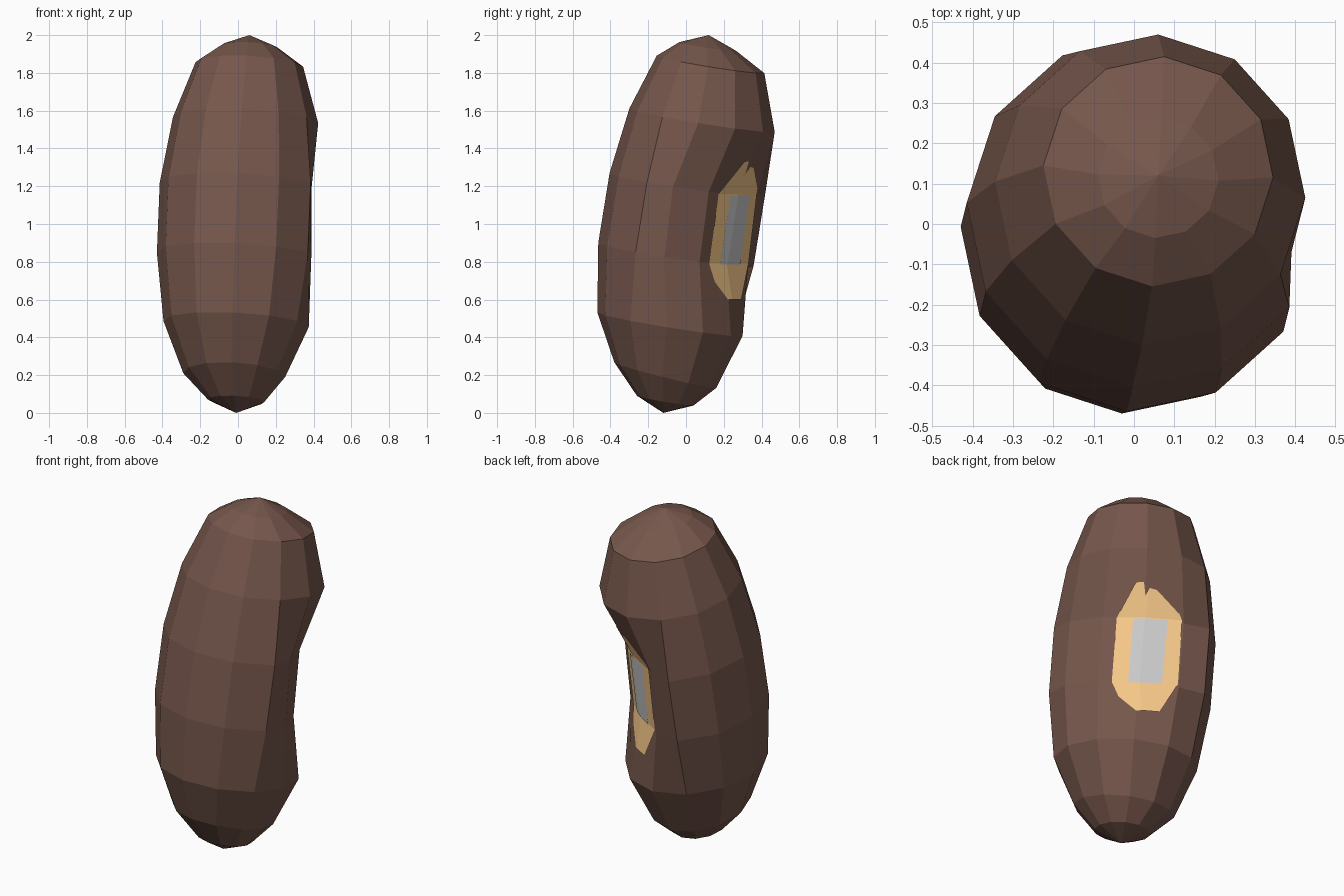
import bpy, math
from mathutils import Vector
from mathutils.bvhtree import BVHTree

if "Cube" in bpy.data.objects:
    bpy.data.objects.remove(bpy.data.objects["Cube"])

SIDES = 12
DENT_DIR = Vector((math.cos(math.radians(50)), math.sin(math.radians(50)), 0))


def material(name, rgb):
    m = bpy.data.materials.new(name)
    m.diffuse_color = (*rgb, 1)
    m.use_nodes = True
    m.node_tree.nodes["Principled BSDF"].inputs["Base Color"].default_value = m.diffuse_color
    return m


def add_mesh(name, verts, faces, mat=None):
    me = bpy.data.meshes.new(name)
    me.from_pydata(verts, [], faces)
    ob = bpy.data.objects.new(name, me)
    bpy.context.collection.objects.link(ob)
    if mat:
        me.materials.append(mat)
    return ob


# Bean body: tilted rings (centre x, y, z, radius, tilt in y), top to bottom
rings = [
    (0.06, 0.115, 1.94, 0.15, 0.15),
    (0.06, 0.13, 1.845, 0.285, 0.16),
    (0.04, 0.085, 1.55, 0.385, 0.16),
    (0.02, 0.03, 1.20, 0.435, 0.16),
    (0.005, -0.03, 0.83, 0.435, 0.16),
    (-0.01, -0.085, 0.47, 0.385, 0.16),
    (-0.02, -0.11, 0.20, 0.27, 0.25),
    (-0.01, -0.11, 0.065, 0.15, 0.17),
]
# Hollow on the back right: push depth per ring and spoke
dents = {3: (0.10, 0.14, 0.165, 0.12), 4: (0.08, 0.125, 0.16, 0.10)}

verts = []
for k, (cx, cy, cz, r, tilt) in enumerate(rings):
    for i in range(SIDES):
        a = math.radians(-3 + 30 * i)
        p = Vector((cx + r * math.cos(a), cy + r * math.sin(a), 0))
        if k in dents and i < 4:
            p -= DENT_DIR * dents[k][i]
        p.z = cz - tilt * (p.y - cy) - 0.05 * (p.x - cx)
        verts.append(p)

faces = []
for k in range(len(rings) - 1):
    for i in range(SIDES):
        j = (i + 1) % SIDES
        a, b = k * SIDES, (k + 1) * SIDES
        faces.append((a + i, b + i, b + j, a + j))
top, bottom = len(verts), len(verts) + 1
verts += [Vector((0.06, 0.12, 2.0)), Vector((-0.01, -0.12, 0.0))]
last = (len(rings) - 1) * SIDES
for i in range(SIDES):
    j = (i + 1) % SIDES
    faces.append((top, i, j))
    faces.append((bottom, last + j, last + i))
add_mesh("bean_body", verts, faces, material("brown", (0.18, 0.095, 0.072)))

# Patches laid on the hollow: rows of left, ridge, right points
tree = BVHTree.FromPolygons(verts, faces)


def patch(name, rows, lift, mat=None):
    pts = []
    for z, *xy in rows:
        for x, y in xy:
            start = Vector((x, y, z)) + DENT_DIR
            hit = tree.ray_cast(start, -DENT_DIR)[0]
            pts.append(hit + DENT_DIR * lift)
    quads = []
    for r in range(len(rows) - 1):
        for c in range(2):
            a = r * 3 + c
            quads.append((a, a + 3, a + 4, a + 1))
    add_mesh(name, pts, quads, mat)


patch("scar_rim", [
    (1.33, (0.22, 0.28), (0.16, 0.33), (0.078, 0.38)),
    (1.16, (0.259, 0.165), (0.15, 0.27), (-0.033, 0.36)),
    (0.79, (0.239, 0.10), (0.139, 0.212), (-0.03, 0.33)),
    (0.60, (0.205, 0.17), (0.13, 0.22), (0.046, 0.27)),
], 0.005, material("tan", (0.93, 0.58, 0.25)))

patch("scar_centre", [
    (1.152, (0.19, 0.22), (0.15, 0.27), (0.04, 0.33)),
    (0.785, (0.184, 0.17), (0.139, 0.212), (0.04, 0.28)),
], 0.010)
